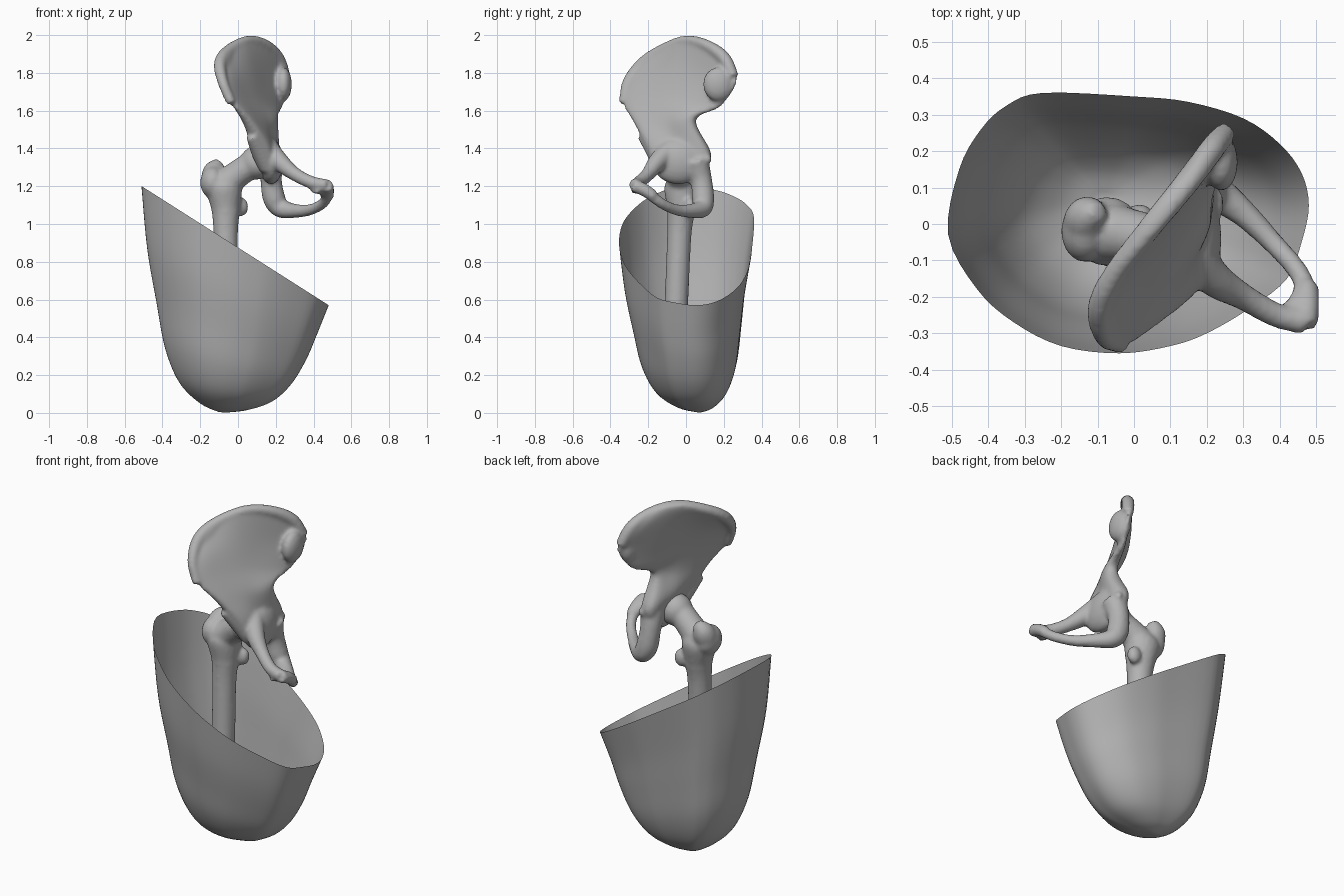
import bpy, bmesh, math
from mathutils import Vector

cube = bpy.data.objects.get("Cube")
if cube:
    bpy.data.objects.remove(cube)

grey = bpy.data.materials.new("plain grey")
grey.use_nodes = True
grey.diffuse_color = (0.45, 0.45, 0.45, 1)
grey.node_tree.nodes["Principled BSDF"].inputs["Base Color"].default_value = (0.45, 0.45, 0.45, 1)


def spline(points, steps, closed=False):
    """Smooth curve through points of any dimension."""
    n = len(points)
    get = (lambda i: points[i % n]) if closed else (lambda i: points[max(0, min(n - 1, i))])
    out = []
    for i in range(n if closed else n - 1):
        for k in range(steps):
            t = k / steps
            out.append([0.5 * (2 * b + (c - a) * t + (2 * a - 5 * b + 4 * c - d) * t * t
                               + (3 * b - a - 3 * c + d) * t ** 3)
                        for a, b, c, d in zip(get(i - 1), get(i), get(i + 1), get(i + 2))])
    return out if closed else out + [list(points[-1])]


def loft(bm, rings, cap_start=True, cap_end=True):
    loops = [[bm.verts.new(p) for p in ring] for ring in rings]
    n = len(loops[0])
    for a, b in zip(loops, loops[1:]):
        for i in range(n):
            j = (i + 1) % n
            bm.faces.new((a[i], a[j], b[j], b[i]))
    for loop, wanted in ((loops[0], cap_start), (loops[-1], cap_end)):
        if wanted:
            mid = bm.verts.new(sum((v.co for v in loop), Vector()) / n)
            for i in range(n):
                bm.faces.new((loop[i], loop[(i + 1) % n], mid))


def tube(bm, points, sides=16):
    """Round limb through (x, y, z, radius) points."""
    path = spline(points, 6)
    rings = []
    for i, p in enumerate(path):
        tangent = Vector(path[min(i + 1, len(path) - 1)][:3]) - Vector(path[max(i - 1, 0)][:3])
        turn = tangent.to_track_quat('Z', 'Y')
        ring = []
        for k in range(sides):
            a = math.tau * k / sides
            ring.append(Vector(p[:3]) + turn @ Vector((math.cos(a), math.sin(a), 0)) * p[3])
        rings.append(ring)
    loft(bm, rings)


def ball(bm, centre, scale):
    made = bmesh.ops.create_uvsphere(bm, u_segments=24, v_segments=16, radius=1)
    for v in made["verts"]:
        v.co = Vector(centre) + v.co * Vector(scale)


def blade(bm, rows):
    """Curved plate: each row is (thickness, points from front to back)."""
    flat = [[t] + [c for p in pts for c in p] for t, pts in rows]
    rings = []
    for row in spline(flat, 6):
        half = row[0] / 2
        pts = [row[i:i + 3] for i in range(1, len(row), 3)]
        line = [Vector(p) for p in spline(pts, 6)]
        sides = ([], [])
        for i, p in enumerate(line):
            d = line[min(i + 1, len(line) - 1)] - line[max(i - 1, 0)]
            normal = Vector((-d.y, d.x, 0)).normalized()
            s = 2 * i / (len(line) - 1) - 1
            w = half * max(0.25, (1 - s ** 6) ** 0.5)
            sides[0].append(p + normal * w)
            sides[1].append(p - normal * w)
        rings.append(sides[0] + sides[1][::-1])
    loft(bm, rings)


def finish(bm, name, voxel=None):
    bmesh.ops.recalc_face_normals(bm, faces=bm.faces)
    mesh = bpy.data.meshes.new(name)
    bm.to_mesh(mesh)
    bm.free()
    mesh.materials.append(grey)
    mesh.shade_smooth()
    obj = bpy.data.objects.new(name, mesh)
    bpy.context.collection.objects.link(obj)
    if voxel:
        fuse = obj.modifiers.new("fuse", 'REMESH')
        fuse.mode = 'VOXEL'
        fuse.voxel_size = voxel
        fuse.use_smooth_shade = True
        soften = obj.modifiers.new("soften", 'SMOOTH')
        soften.factor = 0.5
        soften.iterations = 5
    return obj


# Open cup: one tilted rim outline, shrunk level by level to the rounded bottom
outline = [(-.51, -.03), (-.48, .15), (-.42, .26), (-.35, .325), (-.25, .36), (0, .35), (.15, .335),
           (.3, .29), (.4, .22), (.46, .14), (.48, .05), (.46, -.05), (.42, -.15), (.32, -.23),
           (.2, -.3), (.1, -.335), (-.04, -.355), (-.2, -.335), (-.33, -.27), (-.43, -.18)]
# left x, left z, right x, right z, front y, back y
levels = [(-.51, 1.2, .48, .57, -.355, .36), (-.48, .87, .42, .42, -.325, .32),
          (-.43, .58, .36, .28, -.28, .295), (-.385, .34, .28, .15, -.235, .27),
          (-.31, .16, .18, .06, -.16, .22), (-.2, .05, .05, .015, -.05, .15),
          (-.1, .004, -.06, .002, .06, .08)]
bm = bmesh.new()
rings = []
for lx, lz, rx, rz, fy, by in spline(levels, 5):
    ring = []
    for x, y in spline(outline, 4, closed=True):
        u, v = (x + .51) / .99, (y + .355) / .715
        ring.append((lx + (rx - lx) * u, fy + (by - fy) * v, lz + (rz - lz) * u))
    rings.append(ring)
loft(bm, rings, cap_start=False)
finish(bm, "open_cup")

# Thigh bone: shaft, neck, head and the two bumps
bm = bmesh.new()
tube(bm, [(-.06, -.06, .3, .06), (-.06, -.05, .6, .063), (-.065, -.035, .95, .065),
          (-.065, -.025, 1.08, .078), (-.075, -.02, 1.2, .095), (-.08, -.02, 1.26, .05)])
tube(bm, [(-.09, -.02, 1.19, .09), (-.02, -.03, 1.25, .075), (.05, -.045, 1.3, .072), (.1, -.05, 1.33, .07)])
ball(bm, (.1, -.05, 1.325), (.09, .09, .09))
ball(bm, (-.135, -.02, 1.22), (.065, .085, .085))
tube(bm, [(-.13, -.02, 1.2, .07), (-.125, .02, 1.28, .06), (-.095, .035, 1.33, .025)])
ball(bm, (.015, .02, 1.09), (.04, .035, .05))
finish(bm, "thigh_bone", .011)

# Hip bone: flared wing, then the loop of branches below it
bm = bmesh.new()
blade(bm, [
    (.09, [(.16, -.16, 1.28), (.17, -.1, 1.27), (.18, -.02, 1.27), (.185, .05, 1.28), (.18, .11, 1.29)]),
    (.11, [(.11, -.21, 1.41), (.13, -.13, 1.42), (.14, -.05, 1.42), (.16, .03, 1.41), (.18, .13, 1.38)]),
    (.08, [(.05, -.27, 1.53), (.08, -.18, 1.54), (.12, -.09, 1.55), (.16, -.02, 1.55), (.19, .05, 1.55)]),
    (.05, [(-.03, -.335, 1.64), (.02, -.21, 1.67), (.08, -.09, 1.68), (.15, .03, 1.65), (.23, .18, 1.62)]),
    (.045, [(-.07, -.335, 1.72), (-.02, -.2, 1.78), (.06, -.06, 1.8), (.15, .09, 1.77), (.26, .26, 1.73)]),
    (.06, [(-.095, -.29, 1.79), (-.065, -.16, 1.89), (.03, -.03, 1.95), (.13, .1, 1.92), (.25, .265, 1.8)]),
    (.05, [(-.085, -.26, 1.82), (-.055, -.15, 1.92), (.05, 0, 1.99), (.14, .11, 1.965), (.235, .24, 1.85)])])
# thickened crest, front corner and rear corner
tube(bm, [(-.035, -.33, 1.64, .025), (-.08, -.31, 1.75, .028), (-.095, -.23, 1.85, .033),
          (-.05, -.13, 1.92, .03), (.05, -.01, 1.97, .027), (.14, .1, 1.95, .03),
          (.21, .2, 1.88, .035), (.25, .25, 1.78, .03)])
ball(bm, (.24, .17, 1.74), (.045, .08, .09))
# body around the joint
ball(bm, (.175, -.04, 1.33), (.065, .14, .12))
tube(bm, [(.07, -.23, 1.47, .03), (.12, -.16, 1.38, .05), (.16, -.12, 1.3, .05)])
# upper front branch and its flat end
tube(bm, [(.16, -.08, 1.4, .055), (.22, -.15, 1.33, .05), (.3, -.2, 1.265, .037),
          (.39, -.25, 1.22, .034), (.47, -.27, 1.205, .034)])
tube(bm, [(.47, -.28, 1.205, .035), (.475, -.22, 1.18, .034), (.475, -.17, 1.145, .032)])
tube(bm, [(.41, -.27, 1.2, .04), (.45, -.22, 1.18, .03), (.46, -.18, 1.15, .025)])
# rear branch curving round to meet the front
tube(bm, [(.18, .05, 1.34, .07), (.175, .08, 1.24, .058), (.19, .09, 1.14, .06), (.225, .085, 1.085, .052),
          (.3, .03, 1.07, .038), (.38, -.05, 1.075, .03), (.45, -.13, 1.11, .028), (.48, -.2, 1.165, .03)])
# small rear spine
tube(bm, [(.19, .09, 1.34, .04), (.215, .13, 1.345, .015)])
finish(bm, "hip_bone", .011)
